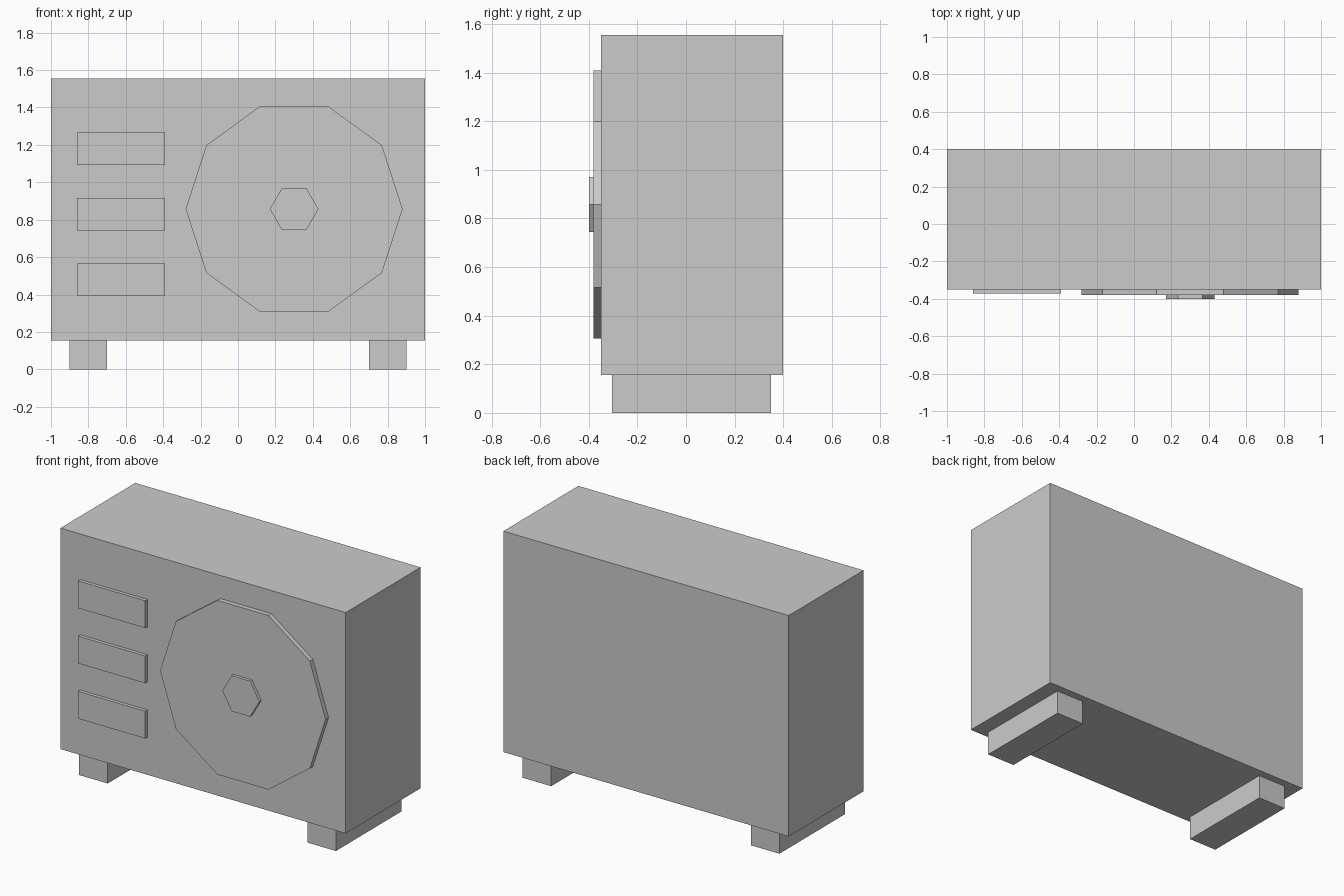
import bpy, bmesh, math

if "Cube" in bpy.data.objects:
    bpy.data.objects.remove(bpy.data.objects["Cube"])

grey = bpy.data.materials.new("light grey")
grey.diffuse_color = (0.6, 0.6, 0.6, 1)
grey.use_nodes = True
grey.node_tree.nodes["Principled BSDF"].inputs["Base Color"].default_value = grey.diffuse_color


def prism(name, outline, y_front, y_back):
    """Extrude an (x, z) outline along y."""
    bm = bmesh.new()
    base = bm.faces.new([bm.verts.new((x, y_front, z)) for x, z in outline])
    ext = bmesh.ops.extrude_face_region(bm, geom=[base], use_keep_orig=True)
    verts = [v for v in ext["geom"] if isinstance(v, bmesh.types.BMVert)]
    bmesh.ops.translate(bm, verts=verts, vec=(0, y_back - y_front, 0))
    bmesh.ops.recalc_face_normals(bm, faces=bm.faces)
    mesh = bpy.data.meshes.new(name)
    bm.to_mesh(mesh)
    bm.free()
    mesh.materials.append(grey)
    obj = bpy.data.objects.new(name, mesh)
    bpy.context.collection.objects.link(obj)
    return obj


def rect(x0, x1, z0, z1):
    return [(x0, z0), (x1, z0), (x1, z1), (x0, z1)]


def polygon(x, z, r, sides):
    step = 2 * math.pi / sides
    return [(x + r * math.cos(i * step), z + r * math.sin(i * step))
            for i in range(sides)]


BODY_FRONT = -0.35

# Casing
prism("casing", rect(-1, 1, 0.155, 1.555), BODY_FRONT, 0.4)

# Feet
for name, x in (("left_foot", -0.8), ("right_foot", 0.8)):
    prism(name, rect(x - 0.1, x + 0.1, 0, 0.155), -0.305, 0.35)

# Fan cover and hub
prism("fan_cover", polygon(0.3, 0.857, 0.58, 10), -0.38, BODY_FRONT)
prism("fan_hub", polygon(0.3, 0.857, 0.13, 6), -0.4, -0.38)

# Vent slats
for i in range(3):
    z = 0.48 + 0.35 * i
    prism(f"vent_{i + 1}", rect(-0.86, -0.39, z - 0.0865, z + 0.0865),
          -0.372, BODY_FRONT)
